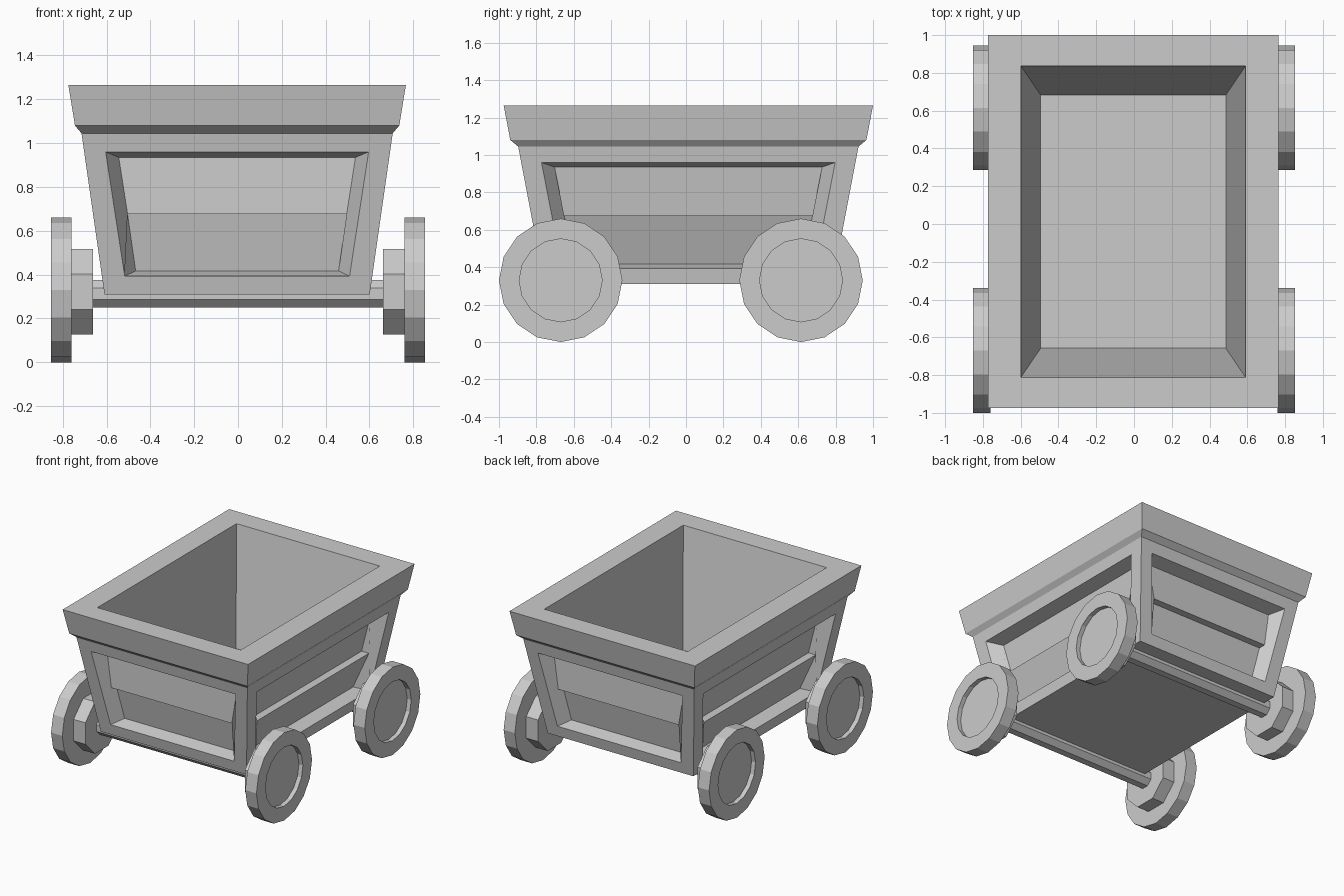
import bpy, bmesh, math
from mathutils import Vector

if "Cube" in bpy.data.objects:
    bpy.data.objects.remove(bpy.data.objects["Cube"])

CX, CY = -0.004, 0.0125          # body centre
grey = bpy.data.materials.new("plain grey")
grey.diffuse_color = (0.6, 0.6, 0.6, 1)
grey.use_nodes = True
grey.node_tree.nodes["Principled BSDF"].inputs["Base Color"].default_value = grey.diffuse_color


def finish(bm, name):
    bmesh.ops.remove_doubles(bm, verts=bm.verts, dist=1e-5)
    bmesh.ops.recalc_face_normals(bm, faces=bm.faces)
    me = bpy.data.meshes.new(name)
    bm.to_mesh(me)
    bm.free()
    me.materials.append(grey)
    ob = bpy.data.objects.new(name, me)
    bpy.context.collection.objects.link(ob)
    return ob


def face(bm, pts):
    bm.faces.new([bm.verts.new(p) for p in pts])


def ring(z, x, y):
    return [Vector((CX + sx * x, CY + sy * y, z))
            for sx, sy in ((-1, -1), (1, -1), (1, 1), (-1, 1))]


# Half sizes of the sloping walls at height z
def half_x(z):
    return 0.605 + 0.143 * (z - 0.31)


def half_y(z):
    return 0.77 + 0.19 * (z - 0.31)


def wall(bm, normal, out, across, hole, inner, depths):
    """Sloped wall with a recessed panel of two planks.
    hole: (top, bottom) half widths; inner: (top, mid, bottom) half widths;
    depths: top, mid above the step, mid below the step, bottom."""
    n = Vector(normal)
    t = Vector((-n.y, n.x, 0))

    def p(u, z, d=0.0):
        return Vector((CX, CY, z)) + n * (out(z) - d) + t * u

    def pair(u, z, d=0.0):
        return p(-u, z, d), p(u, z, d)

    rows = [pair(across(1.045), 1.045), pair(hole[0], 0.96),
            pair(inner[0], 0.935, depths[0]), pair(inner[1], 0.677, depths[1]),
            pair(inner[1], 0.677, depths[2]), pair(inner[2], 0.417, depths[3]),
            pair(hole[1], 0.393), pair(across(0.31), 0.31)]
    for a, b in zip(rows, rows[1:]):
        face(bm, (a[0], a[1], b[1], b[0]))
    for s in (0, 1):
        face(bm, (rows[0][s], rows[1][s], rows[6][s], rows[7][s]))   # frame post
        face(bm, [r[s] for r in rows[1:7]])                          # recess side


# Cart body
bm = bmesh.new()
rings = [ring(1.045, half_x(1.045), half_y(1.045)), ring(1.08, 0.74, 0.952),
         ring(1.265, 0.77, 0.9875), ring(1.265, 0.595, 0.825),
         ring(0.415, 0.49, 0.67)]
for a, b in zip(rings, rings[1:]):
    for i in range(4):
        j = (i + 1) % 4
        face(bm, (a[i], a[j], b[j], b[i]))
face(bm, rings[-1])                                    # inside floor
face(bm, ring(0.31, half_x(0.31), half_y(0.31)))       # underside
for s in (-1, 1):
    # ends: upper plank overhangs; sides: lower plank forms a ledge
    wall(bm, (0, s, 0), half_y, half_x, (0.6, 0.513), (0.54, 0.5, 0.463),
         (0.1, 0.045, 0.1, 0.1))
    wall(bm, (s, 0, 0), half_x, half_y, (0.785, 0.675), (0.715, 0.664, 0.615),
         (0.1, 0.1, 0.04, 0.1))
finish(bm, "cart_body")


def lathe_x(name, profile, sides, y, z, phase=0.0):
    """Spin (x, radius) points around the x axis and cap both ends."""
    bm = bmesh.new()
    loops = []
    for x, r in profile:
        loops.append([bm.verts.new((x, y + r * math.sin(phase + k * math.tau / sides),
                                    z + r * math.cos(phase + k * math.tau / sides)))
                      for k in range(sides)])
    for a, b in zip(loops, loops[1:]):
        for k in range(sides):
            j = (k + 1) % sides
            bm.faces.new((a[k], a[j], b[j], b[k]))
    bm.faces.new(loops[0])
    bm.faces.new(loops[-1])
    return finish(bm, name)


# Axles, hubs and dished wheels
for end, y in (("front", -0.67), ("back", 0.615)):
    lathe_x(end + "_axle", [(-0.68, 0.068), (0.67, 0.068)], 8, y, 0.313, math.pi / 8)
    for side, s in (("left", -1), ("right", 1)):
        lathe_x(f"{end}_{side}_hub", [(s * 0.662, 0.211), (s * 0.765, 0.211)],
                8, y, 0.322, math.pi / 8)
        lathe_x(f"{end}_{side}_wheel",
                [(s * 0.76, 0.33), (s * 0.853, 0.33), (s * 0.853, 0.222),
                 (s * 0.82, 0.222)], 16, y, 0.33)
